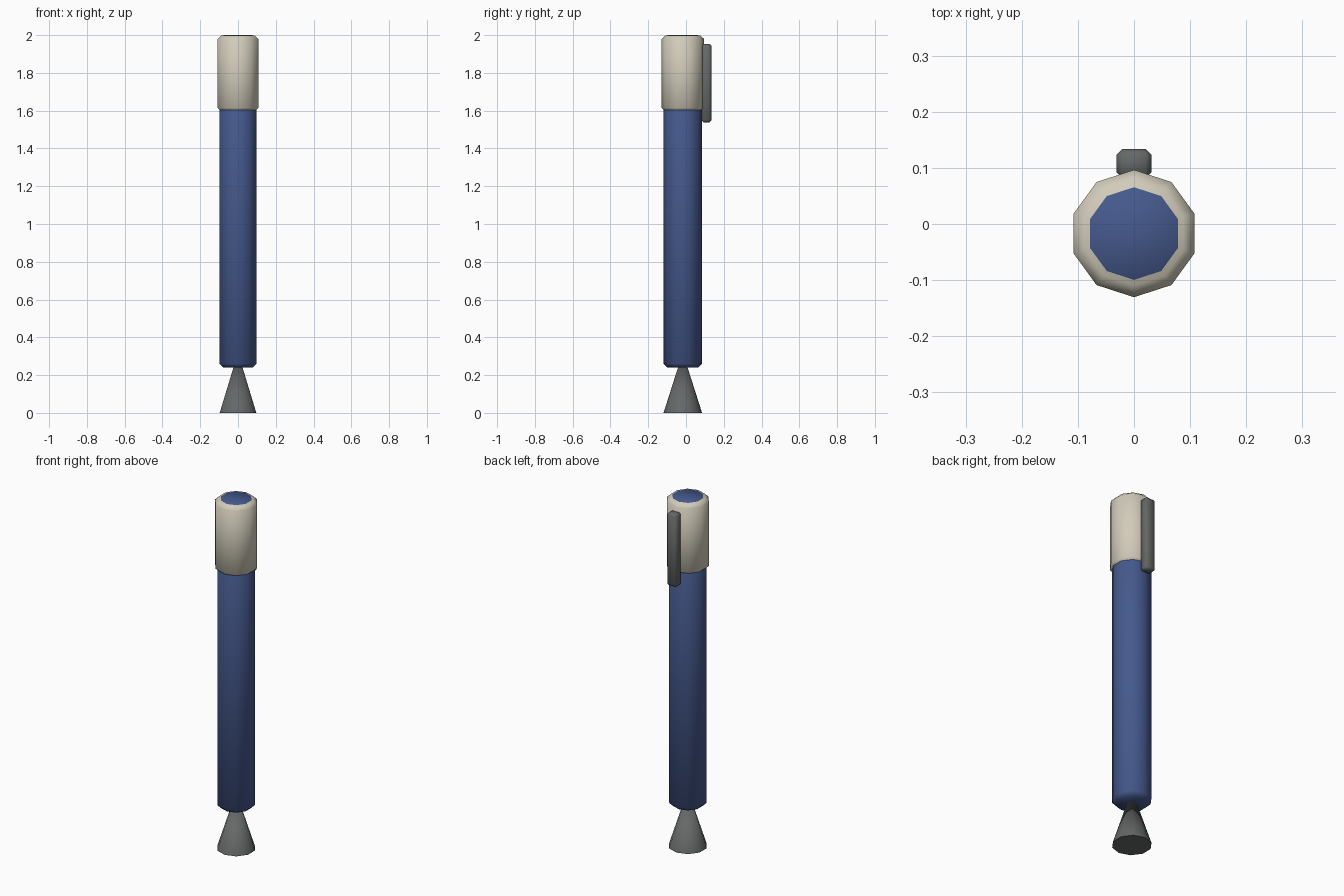
import bpy, math

if "Cube" in bpy.data.objects:
    bpy.data.objects.remove(bpy.data.objects["Cube"])

CY = -0.017  # axis of the pen in y


def material(name, rgb):
    m = bpy.data.materials.new(name)
    m.diffuse_color = (*rgb, 1)
    m.use_nodes = True
    m.node_tree.nodes["Principled BSDF"].inputs["Base Color"].default_value = m.diffuse_color
    return m


blue = material("ink blue", (0.06, 0.10, 0.265))
cream = material("cream", (0.64, 0.60, 0.49))
grey = material("dark grey", (0.13, 0.138, 0.138))


def finish(ob, name, mat, bevel=0):
    ob.name = name
    ob.data.materials.append(mat)
    bpy.ops.object.transform_apply(location=False, rotation=True, scale=True)
    if bevel:
        b = ob.modifiers.new("bevel", 'BEVEL')
        b.width = bevel
        b.segments = 1
        b.limit_method = 'ANGLE'
        b.angle_limit = math.radians(60)
        bpy.ops.object.modifier_apply(modifier="bevel")
    bpy.ops.object.shade_smooth_by_angle(angle=math.radians(50))
    return ob


def tapered(name, mat, r0, r1, z0, z1, bevel=0):
    # ten-sided round part with a corner pointing to +y
    bpy.ops.mesh.primitive_cone_add(vertices=10, radius1=r0, radius2=r1,
                                    depth=z1 - z0, location=(0, CY, (z0 + z1) / 2))
    return finish(bpy.context.object, name, mat, bevel)


# long barrel, showing through at the top of the cap
tapered("barrel", blue, 0.102, 0.102, 0.24, 2.0, 0.02)
# cap sleeve around the upper end
tapered("cap", cream, 0.1135, 0.1135, 1.595, 1.9985, 0.02)
# flared nib, wide at the bottom
tapered("nib", grey, 0.102, 0.0, 0.0, 0.32)

# pocket clip on the back
bpy.ops.mesh.primitive_cube_add(size=1, location=(0, 0.108, 1.746))
clip = bpy.context.object
clip.scale = (0.062, 0.052, 0.415)
finish(clip, "clip", grey, 0.01)
